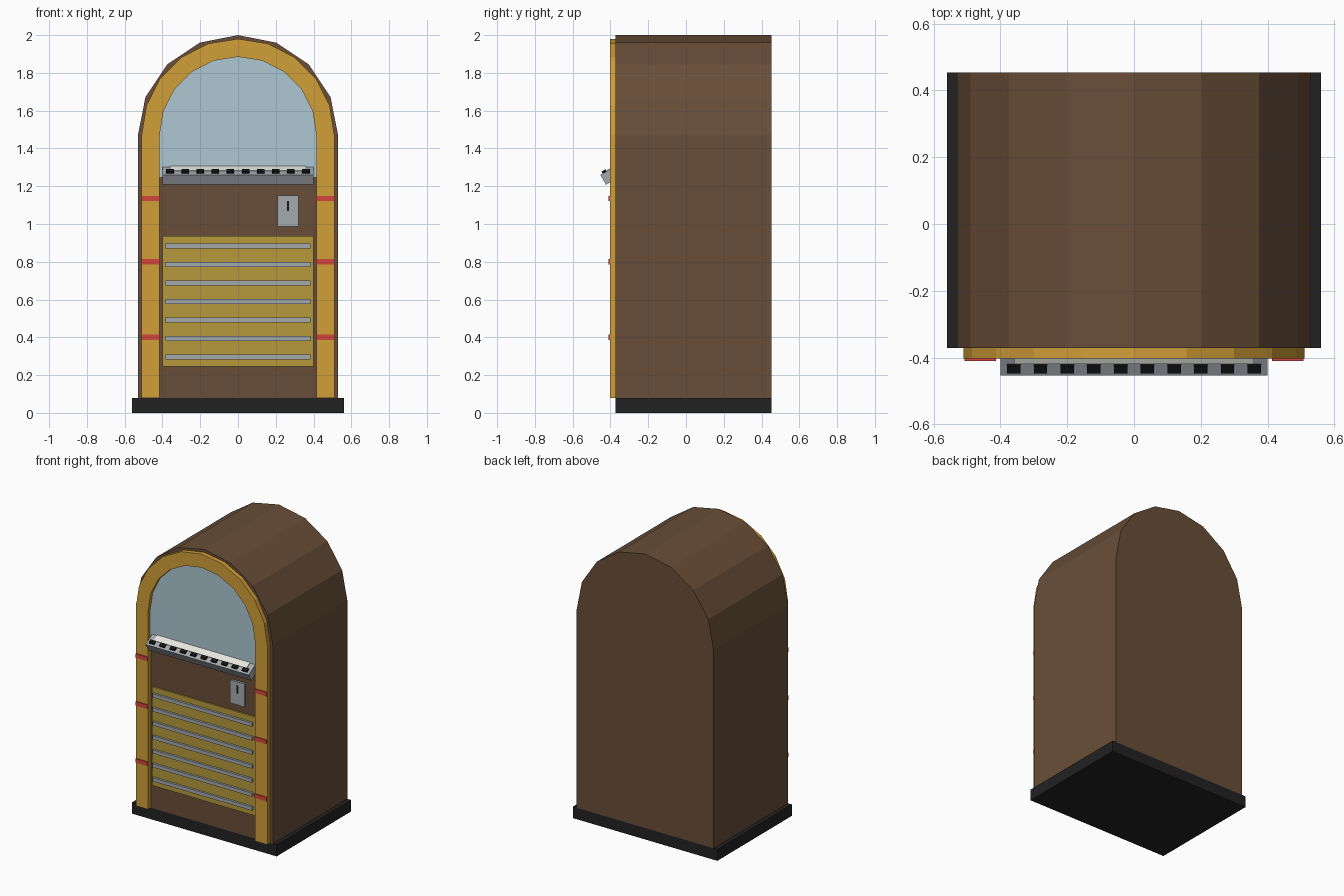
import bpy, bmesh, math
from mathutils import Matrix, Vector

if "Cube" in bpy.data.objects:
    bpy.data.objects.remove(bpy.data.objects["Cube"])


def material(name, r, g, b):
    m = bpy.data.materials.new(name)
    m.diffuse_color = (r, g, b, 1)
    m.use_nodes = True
    m.node_tree.nodes["Principled BSDF"].inputs["Base Color"].default_value = m.diffuse_color
    return m


BROWN = material("brown wood", 0.141, 0.076, 0.040)
GOLD = material("amber trim", 0.64, 0.345, 0.039)
GLASS = material("pale blue glass", 0.42, 0.57, 0.64)
CHROME = material("chrome grey", 0.37, 0.40, 0.43)
MESH = material("brass grille", 0.47, 0.32, 0.045)
RED = material("red band", 0.66, 0.06, 0.045)
BLACK = material("black base", 0.016, 0.016, 0.016)
KEY = material("dark key", 0.008, 0.008, 0.008)
PAPER = material("off white label", 0.80, 0.80, 0.74)


def finish(bm, name, mat):
    bmesh.ops.recalc_face_normals(bm, faces=bm.faces)
    me = bpy.data.meshes.new(name)
    bm.to_mesh(me)
    bm.free()
    me.materials.append(mat)
    ob = bpy.data.objects.new(name, me)
    bpy.context.collection.objects.link(ob)
    return ob


def box(name, mat, lo, hi, matrix=None):
    """Axis-aligned box between two corners, optionally moved by a matrix."""
    lo, hi = Vector(lo), Vector(hi)
    bm = bmesh.new()
    bmesh.ops.create_cube(bm, size=1)
    for v in bm.verts:
        v.co = (lo + hi) / 2 + v.co * (hi - lo)
    if matrix:
        bm.transform(matrix)
    return finish(bm, name, mat)


def arch(radius, z_bottom, z_spring, segments):
    """Round-topped outline as (x, z) points, right foot to left foot."""
    pts = [(radius, z_bottom)]
    for i in range(segments + 1):
        a = math.pi * i / segments
        pts.append((radius * math.cos(a), z_spring + radius * math.sin(a)))
    return pts + [(-radius, z_bottom)]


def extrude_y(bm, depth):
    r = bmesh.ops.extrude_face_region(bm, geom=bm.faces[:])
    verts = [e for e in r["geom"] if isinstance(e, bmesh.types.BMVert)]
    bmesh.ops.translate(bm, verts=verts, vec=(0, depth, 0))


def arch_solid(name, mat, pts, y0, y1):
    bm = bmesh.new()
    bm.faces.new([bm.verts.new((x, y0, z)) for x, z in pts])
    # keep the front cap when extruding
    front = bm.faces[:]
    ret = bmesh.ops.extrude_face_region(bm, geom=front, use_keep_orig=True)
    verts = [e for e in ret["geom"] if isinstance(e, bmesh.types.BMVert)]
    bmesh.ops.translate(bm, verts=verts, vec=(0, y1 - y0, 0))
    return finish(bm, name, mat)


def arch_frame(name, mat, outer, inner, y0, y1):
    bm = bmesh.new()
    o = [bm.verts.new((x, y0, z)) for x, z in outer]
    n = [bm.verts.new((x, y0, z)) for x, z in inner]
    for i in range(len(o) - 1):
        bm.faces.new((o[i], o[i + 1], n[i + 1], n[i]))
    ret = bmesh.ops.extrude_face_region(bm, geom=bm.faces[:], use_keep_orig=True)
    verts = [e for e in ret["geom"] if isinstance(e, bmesh.types.BMVert)]
    bmesh.ops.translate(bm, verts=verts, vec=(0, y1 - y0, 0))
    return finish(bm, name, mat)


FRONT, BACK, SPRING = -0.372, 0.453, 1.47

# base and cabinet
box("base", BLACK, (-0.56, FRONT, 0), (0.56, BACK, 0.08))
arch_solid("cabinet", BROWN, arch(0.53, 0.08, SPRING, 8), FRONT, BACK)

# arched trim and the window inside it
arch_frame("arch_trim", GOLD, arch(0.51, 0.08, SPRING, 10),
           arch(0.415, 0.08, SPRING, 10), -0.403, FRONT)
arch_solid("window", GLASS, arch(0.415, 1.25, SPRING, 10), -0.379, FRONT)

# red bands on both legs of the trim
for i, z in enumerate((0.40, 0.80, 1.135)):
    for side in (-1, 1):
        xs = sorted((side * 0.413, side * 0.508))
        box(f"red_band_{i}_{'left' if side < 0 else 'right'}", RED,
            (xs[0], -0.410, z - 0.014), (xs[1], -0.402, z + 0.014))

# speaker grille with bars
box("grille", MESH, (-0.40, -0.382, 0.245), (0.40, FRONT, 0.937))
for i in range(7):
    z = 0.296 + i * 0.098
    box(f"grille_bar_{i}", CHROME, (-0.385, -0.397, z - 0.0125), (0.385, -0.382, z + 0.0125))

# coin plate and slot
box("coin_plate", CHROME, (0.21, -0.387, 0.988), (0.32, FRONT, 1.15))
box("coin_slot", KEY, (0.26, -0.390, 1.07), (0.27, -0.387, 1.123))

# tilted selector shelf: local origin is its front upper edge
tilt = Matrix.Translation((0, -0.4535, 1.26)) @ Matrix.Rotation(math.radians(30), 4, 'X')
box("selector_shelf", CHROME, (-0.40, 0, -0.06), (0.40, 0.10, 0), tilt)
box("selector_label", PAPER, (-0.36, 0.042, 0), (0.36, 0.092, 0.004), tilt)
for i in range(10):
    x = -0.36 + i * 0.08
    box(f"selector_key_{i}", KEY, (x - 0.02, 0.014, 0), (x + 0.02, 0.039, 0.012), tilt)
